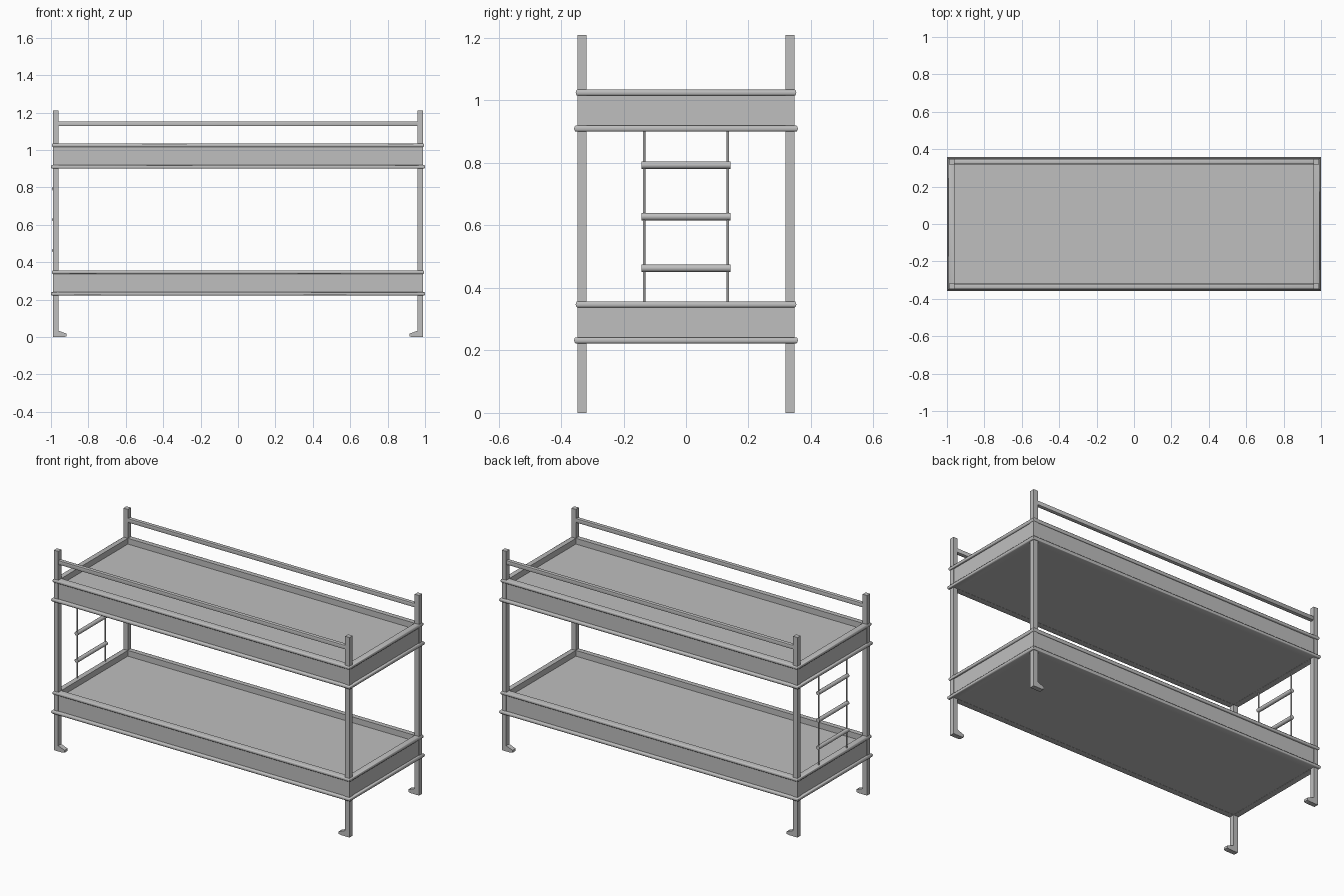
import bpy, bmesh, math
from mathutils import Vector, Matrix

old = bpy.data.objects.get("Cube")
if old:
    bpy.data.objects.remove(old)

GREY = (0.52, 0.52, 0.52, 1)
mat = bpy.data.materials.new("grey metal")
mat.use_nodes = True
mat.diffuse_color = GREY
mat.node_tree.nodes["Principled BSDF"].inputs["Base Color"].default_value = GREY

# Inner and outer limits of the corner posts
IX, IY = 0.96, 0.318
OX, OY = 0.989, 0.347
TRAYS = {"lower": 0.222, "upper": 0.9}


def finish(bm, name, smooth=False):
    bmesh.ops.recalc_face_normals(bm, faces=bm.faces)
    mesh = bpy.data.meshes.new(name)
    bm.to_mesh(mesh)
    bm.free()
    ob = bpy.data.objects.new(name, mesh)
    bpy.context.collection.objects.link(ob)
    mesh.materials.append(mat)
    if smooth:
        bpy.ops.object.select_all(action='DESELECT')
        ob.select_set(True)
        bpy.context.view_layer.objects.active = ob
        bpy.ops.object.shade_smooth_by_angle(angle=math.radians(40))
    return ob


def box(name, lo, hi, bevel=0):
    lo, hi = Vector(lo), Vector(hi)
    bm = bmesh.new()
    bmesh.ops.create_cube(bm, size=1)
    bmesh.ops.scale(bm, vec=hi - lo, verts=bm.verts)
    bmesh.ops.translate(bm, vec=(lo + hi) / 2, verts=bm.verts)
    if bevel:
        bmesh.ops.bevel(bm, geom=bm.edges[:], offset=bevel, segments=2,
                        profile=0.5, affect='EDGES')
    return finish(bm, name, bevel > 0)


def ring(name, profile, smooth=False):
    """Sweep a closed (outward offset, z) profile around the rectangular frame."""
    bm = bmesh.new()
    corners = [(1, 1), (-1, 1), (-1, -1), (1, -1)]
    loops = [[bm.verts.new((sx * (IX + d), sy * (IY + d), z)) for sx, sy in corners]
             for d, z in profile]
    for a, b in zip(loops, loops[1:] + loops[:1]):
        for i in range(4):
            j = (i + 1) % 4
            bm.faces.new((a[i], a[j], b[j], b[i]))
    return finish(bm, name, smooth)


def rail_profile(depth, z0, z1):
    """Flat inside, rounded outside."""
    r = (z1 - z0) / 2
    arc = [(depth - r * 0.6 + r * 0.6 * math.cos(t), z0 + r + r * math.sin(t))
           for t in (math.pi * (k / 6 - 0.5) for k in range(7))]
    return [(0, z0)] + arc + [(0, z1)]


def rod(name, centre, radius, length, axis, sides=16):
    bm = bmesh.new()
    bmesh.ops.create_cone(bm, cap_ends=True, segments=sides, radius1=radius,
                          radius2=radius, depth=length)
    turn = Matrix.Rotation(math.pi / 2, 4, 'X') if axis == 'Y' else Matrix()
    bmesh.ops.transform(bm, matrix=Matrix.Translation(centre) @ turn, verts=bm.verts)
    return finish(bm, name, True)


# Trays: solid base, side panels and two surrounding rails
for label, z in TRAYS.items():
    box(label + "_bed_base", (-IX - 0.01, -IY - 0.01, z + 0.001),
        (IX + 0.01, IY + 0.01, z + 0.1))
    ring(label + "_side_panels",
         [(0, z + 0.002), (0.025, z + 0.002), (0.025, z + 0.13), (0, z + 0.13)])
    ring(label + "_bottom_rail", rail_profile(0.04, z, z + 0.02), True)
    ring(label + "_top_rail", rail_profile(0.035, z + 0.115, z + 0.135), True)

# Corner posts with wedge feet pointing inward
for sx, xn in ((-1, "right"), (1, "left")):
    for sy, yn in ((-1, "front"), (1, "back")):
        xs, ys = sorted((sx * IX, sx * OX)), sorted((sy * IY, sy * OY))
        box(f"{yn}_{xn}_post", (xs[0], ys[0], 0), (xs[1], ys[1], 1.21))
        bm = bmesh.new()
        outline = [(IX, 0), (IX, 0.034), (0.917, 0.018), (0.917, 0.004), (0.93, 0)]
        face = bm.faces.new([bm.verts.new((sx * x, ys[0], z)) for x, z in outline])
        ext = bmesh.ops.extrude_face_region(bm, geom=[face])
        verts = [v for v in ext["geom"] if isinstance(v, bmesh.types.BMVert)]
        bmesh.ops.translate(bm, vec=(0, ys[1] - ys[0], 0), verts=verts)
        finish(bm, f"{yn}_{xn}_foot")

# Guard rails along both long sides
for sy, yn in ((-1, "front"), (1, "back")):
    y = sy * (IY + OY) / 2
    box(yn + "_guard_rail", (-IX - 0.005, y - 0.012, 1.128),
        (IX + 0.005, y + 0.012, 1.153), 0.003)

# Ladder at one end, between the trays
LADDER_X = -0.982
for sy, yn in ((-1, "front"), (1, "back")):
    rod(yn + "_ladder_upright", (LADDER_X, sy * 0.134, 0.628), 0.004, 0.55, 'Z', 10)
for i, z in enumerate((0.463, 0.628, 0.793)):
    rod(f"ladder_rung_{i + 1}", (LADDER_X, 0, z), 0.012, 0.284, 'Y')
